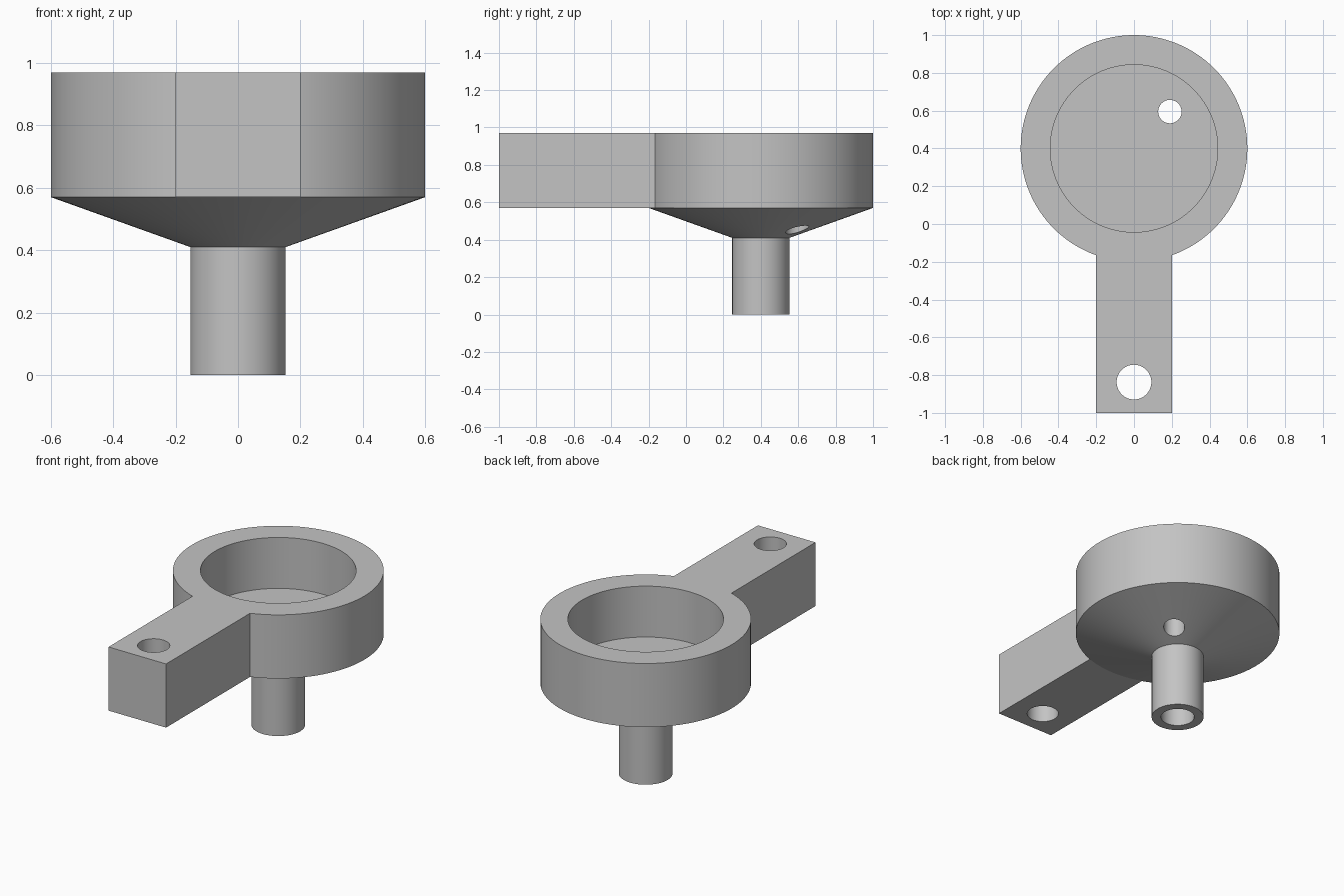
import bpy, bmesh, math
from mathutils import Matrix, Vector

if "Cube" in bpy.data.objects:
    bpy.data.objects.remove(bpy.data.objects["Cube"])

CENTER = Vector((0, 0.4, 0))

grey = bpy.data.materials.new("plain grey")
grey.diffuse_color = (0.55, 0.55, 0.55, 1)
grey.use_nodes = True
grey.node_tree.nodes["Principled BSDF"].inputs["Base Color"].default_value = grey.diffuse_color


def make_object(name, bm):
    bmesh.ops.recalc_face_normals(bm, faces=bm.faces)
    mesh = bpy.data.meshes.new(name)
    bm.to_mesh(mesh)
    bm.free()
    mesh.materials.append(grey)
    obj = bpy.data.objects.new(name, mesh)
    bpy.context.collection.objects.link(obj)
    return obj


def lathe(name, profile, steps=128):
    """Revolve an (r, z) profile about the vertical axis through CENTER."""
    bm = bmesh.new()
    verts = [bm.verts.new((r, 0, z)) for r, z in profile]
    edges = [bm.edges.new(pair) for pair in zip(verts, verts[1:])]
    bmesh.ops.spin(bm, geom=verts + edges, cent=(0, 0, 0), axis=(0, 0, 1),
                   angle=math.tau, steps=steps, use_merge=False)
    bmesh.ops.remove_doubles(bm, verts=bm.verts, dist=1e-5)
    bmesh.ops.translate(bm, verts=bm.verts, vec=CENTER)
    return make_object(name, bm)


def box(name, low, high):
    bm = bmesh.new()
    low, high = Vector(low), Vector(high)
    bmesh.ops.create_cube(bm, size=1, matrix=Matrix.Translation((low + high) / 2)
                          @ Matrix.Diagonal((*(high - low), 1)))
    return make_object(name, bm)


def drill(name, x, y, radius):
    bm = bmesh.new()
    bmesh.ops.create_cone(bm, cap_ends=True, segments=48, radius1=radius,
                          radius2=radius, depth=1.4,
                          matrix=Matrix.Translation((x, y, 0.7)))
    return make_object(name, bm)


def combine(target, tool, operation):
    mod = target.modifiers.new(operation.lower(), 'BOOLEAN')
    mod.operation = operation
    mod.solver = 'EXACT'
    mod.object = tool
    bpy.context.view_layer.objects.active = target
    bpy.ops.object.modifier_apply(modifier=mod.name)
    bpy.data.objects.remove(tool)


# Cup, conical underside and hollow stem as one turned body
body = lathe("cup_with_stem", [
    (0, 0.65), (0.443, 0.65), (0.443, 0.97), (0.6, 0.97), (0.6, 0.57),
    (0.153, 0.41), (0.153, 0), (0.098, 0), (0.098, 0.41), (0, 0.41)])

# Straight arm reaching forward from the cup wall
combine(body, box("arm", (-0.2, -1, 0.57), (0.2, -0.1, 0.97)), 'UNION')

# Arm hole and small drain hole
combine(body, drill("arm_hole", 0, -0.837, 0.092), 'DIFFERENCE')
combine(body, drill("drain_hole", 0.19, 0.595, 0.062), 'DIFFERENCE')

# Smooth round walls, sharp rims
bpy.ops.object.select_all(action='DESELECT')
body.select_set(True)
bpy.context.view_layer.objects.active = body
bpy.ops.object.shade_smooth_by_angle(angle=math.radians(15))
